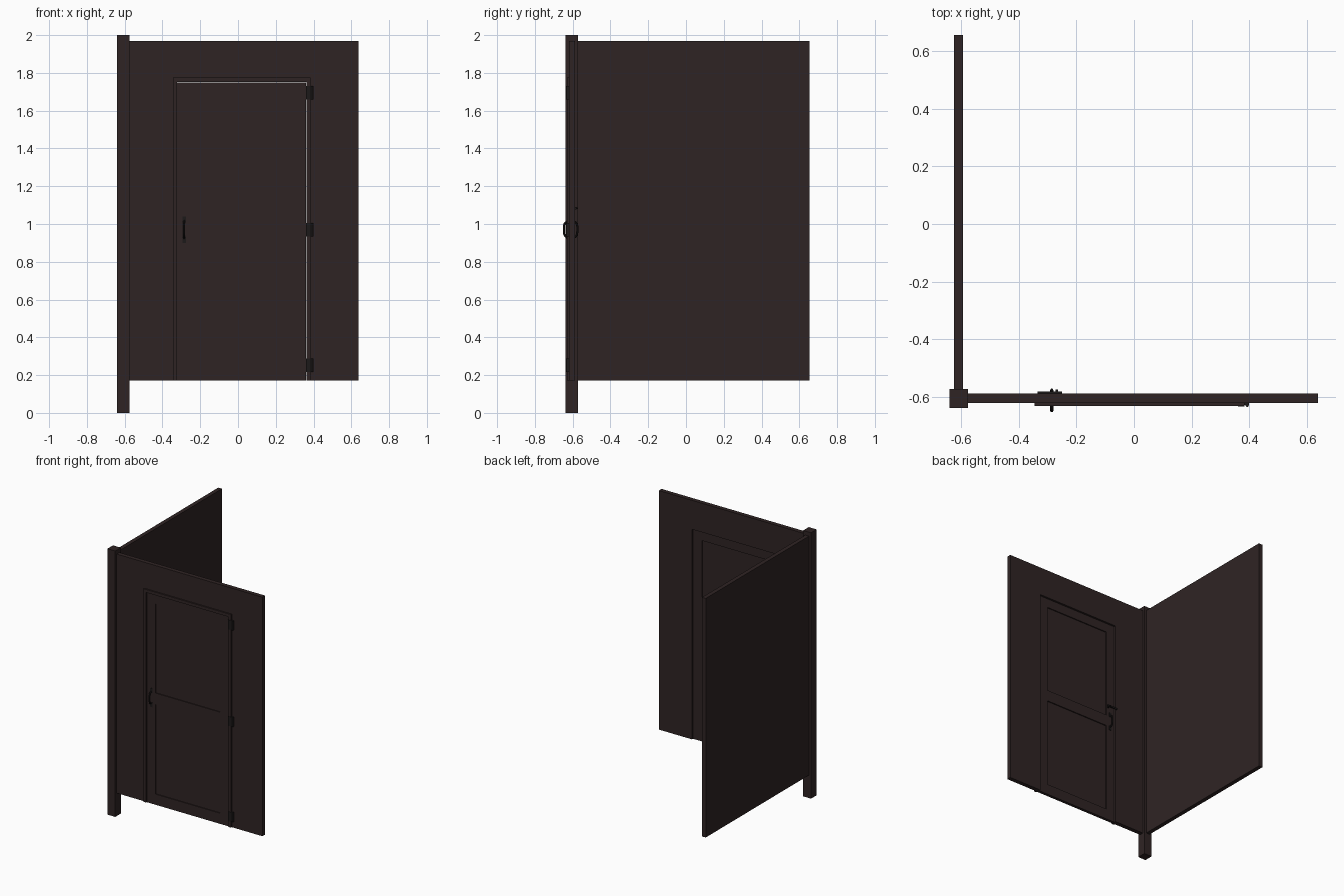
import bpy, bmesh, math
from mathutils import Vector

if "Cube" in bpy.data.objects:
    bpy.data.objects.remove(bpy.data.objects["Cube"])


def material(name, rgb):
    m = bpy.data.materials.new(name)
    m.diffuse_color = (*rgb, 1)
    m.use_nodes = True
    m.node_tree.nodes["Principled BSDF"].inputs["Base Color"].default_value = m.diffuse_color
    return m


WOOD = material("dark_brown_wood", (0.028, 0.0175, 0.0175))
IRON = material("black_iron", (0.012, 0.010, 0.010))


def finish(name, bm, mat):
    bmesh.ops.recalc_face_normals(bm, faces=bm.faces)
    me = bpy.data.meshes.new(name)
    bm.to_mesh(me)
    bm.free()
    ob = bpy.data.objects.new(name, me)
    bpy.context.collection.objects.link(ob)
    me.materials.append(mat)
    return ob


def add_box(bm, x0, x1, y0, y1, z0, z1):
    r = bmesh.ops.create_cube(bm, size=1)
    for v in r["verts"]:
        v.co = Vector(((x0 + x1) / 2 + v.co.x * (x1 - x0),
                       (y0 + y1) / 2 + v.co.y * (y1 - y0),
                       (z0 + z1) / 2 + v.co.z * (z1 - z0)))


def box(name, dims, mat=WOOD):
    bm = bmesh.new()
    add_box(bm, *dims)
    return finish(name, bm, mat)


def slab(name, points, y0, y1, mat=WOOD):
    """Extrude an xz outline from y0 to y1."""
    bm = bmesh.new()
    f = bm.faces.new([bm.verts.new((x, y0, z)) for x, z in points])
    r = bmesh.ops.extrude_face_region(bm, geom=[f])
    for v in r["geom"]:
        if isinstance(v, bmesh.types.BMVert):
            v.co.y = y1
    return finish(name, bm, mat)


def arch(x0, x1, top, xa, xb, inner):
    """Outline of a board with a doorway cut from its bottom edge."""
    b = 0.172
    return [(x0, b), (x0, top), (x1, top), (x1, b),
            (xb, b), (xb, inner), (xa, inner), (xa, b)]


# Corner post and the two walls
box("corner_post", (-0.64, -0.575, -0.638, -0.572, 0, 2))
box("side_wall", (-0.623, -0.592, -0.59, 0.655, 0.172, 1.97))
slab("front_wall", arch(-0.60, 0.637, 1.97, -0.324, 0.362, 1.752), -0.62, -0.588)

# Door trim standing proud of the wall
slab("door_trim", arch(-0.345, 0.383, 1.775, -0.324, 0.362, 1.752), -0.63, -0.619)

# Door: solid leaf with shallow panels sunk into both sides
door = bmesh.new()
L, R, PL, PR = -0.322, 0.36, -0.25, 0.287
Y0, Y1 = -0.622, -0.600
for z0, z1 in ((0.172, 0.252), (0.927, 1.012), (1.682, 1.75)):
    add_box(door, PL, PR, Y0, Y1, z0, z1)
for x0, x1 in ((L, PL), (PR, R)):
    add_box(door, x0, x1, Y0, Y1, 0.172, 1.75)
finish("door_rails", door, WOOD)
for nm, z0, z1 in (("lower", 0.252, 0.927), ("upper", 1.012, 1.682)):
    box(nm + "_door_panel", (PL, PR, Y0 + 0.006, Y1 - 0.008, z0, z1))

# Hinges: two leaves around a round knuckle
for i, zc in enumerate((0.253, 0.97, 1.695)):
    bm = bmesh.new()
    add_box(bm, 0.361, 0.383, -0.633, -0.62, zc - 0.036, zc + 0.036)
    add_box(bm, 0.383, 0.399, -0.628, -0.618, zc - 0.036, zc + 0.036)
    r = bmesh.ops.create_cone(bm, cap_ends=True, segments=12, radius1=0.006,
                              radius2=0.006, depth=0.072)
    bmesh.ops.translate(bm, verts=r["verts"], vec=(0.392, -0.628, zc))
    finish("hinge_%d" % (i + 1), bm, IRON)

# Bowed pull handle on each side of the door
HX = -0.285
for nm, face, s in (("front", Y0, -1), ("back", Y1, 1)):
    cu = bpy.data.curves.new(nm + "_handle", "CURVE")
    cu.dimensions = "3D"
    cu.bevel_depth = 0.0055
    cu.bevel_resolution = 2
    cu.resolution_u = 4
    cu.use_fill_caps = True
    sp = cu.splines.new("BEZIER")
    path = [(0.0, 0.925), (0.018, 0.936), (0.0245, 0.97), (0.018, 1.006), (0.0, 1.016)]
    sp.bezier_points.add(len(path) - 1)
    for p, (d, z) in zip(sp.bezier_points, path):
        p.co = (HX, face + s * d, z)
        p.handle_left_type = p.handle_right_type = "AUTO"
    ob = bpy.data.objects.new(nm + "_handle", cu)
    bpy.context.collection.objects.link(ob)
    cu.materials.append(IRON)
    bpy.ops.object.select_all(action="DESELECT")
    ob.select_set(True)
    bpy.context.view_layer.objects.active = ob
    bpy.ops.object.convert(target="MESH")
    bpy.ops.object.shade_smooth_by_angle(angle=math.radians(40))
    # Mounting pads at both ends of the handle
    pads = bmesh.new()
    for z0, z1 in ((0.9, 0.932), (1.008, 1.04)):
        add_box(pads, HX - 0.01, HX + 0.01, *sorted((face - s * 0.001, face + s * 0.004)), z0, z1)
    finish(nm + "_handle_pads", pads, IRON)

# Latch bar on the back, reaching over the wall
bm = bmesh.new()
add_box(bm, -0.335, -0.25, -0.588, -0.581, 1.077, 1.089)
add_box(bm, -0.268, -0.256, Y1 - 0.001, -0.588, 1.073, 1.093)
add_box(bm, -0.272, -0.264, -0.581, -0.574, 1.079, 1.087)
finish("latch_bar", bm, IRON)
